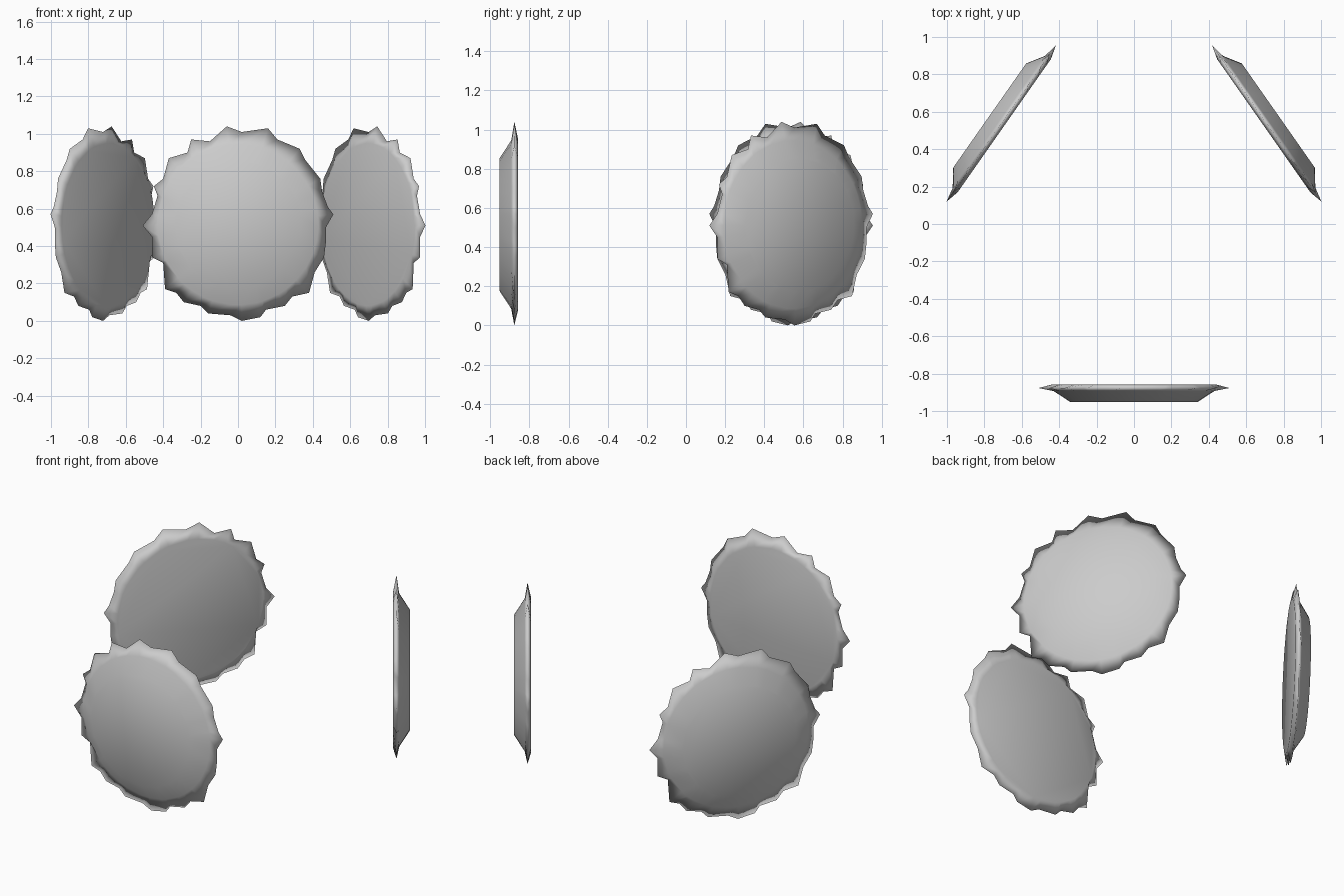
import bpy
import bmesh
from math import radians, hypot
from mathutils import Matrix

default_cube = bpy.data.objects.get("Cube")
if default_cube:
    bpy.data.objects.remove(default_cube, do_unlink=True)

# One plain grey finish
grey = bpy.data.materials.new("plain_grey")
grey.use_nodes = True
grey_colour = (0.6, 0.6, 0.6, 1)
grey.diffuse_color = grey_colour
for node in grey.node_tree.nodes:
    if node.type == 'BSDF_PRINCIPLED':
        node.inputs["Base Color"].default_value = grey_colour

# Jagged rim outline, clockwise from the top, as x z pairs in hundredths
RIM_OUTLINE = """
-6 104  2 101  16 103  21 97  33 92  36 86  44 76  45 69  48 61  51 57
47 50  47 42  46 34  41 26  38 15  29 13  25 8  15 6  12 2  2 0
-4 3  -16 4  -20 8  -29 10  -33 15  -39 17  -40 31  -46 34  -46 45
-51 51  -46 57  -43 67  -45 72  -40 76  -37 87  -27 90  -25 97  -15 96
"""
CENTRE_HEIGHT = 0.515


def read_outline():
    """Return the rim as points measured from the disc centre."""
    values = [int(word) / 100 for word in RIM_OUTLINE.split()]
    return [(x, z - CENTRE_HEIGHT) for x, z in zip(values[::2], values[1::2])]


def add_ring(bm, outline, depth, radius=None):
    """Add one ring of vertices; without a radius it follows the jagged rim."""
    ring = []
    for x, z in outline:
        scale = radius / hypot(x, z) if radius else 1
        ring.append(bm.verts.new((x * scale, depth, z * scale)))
    return ring


def build_disc_mesh():
    """Flat outer cap, sloping shoulder, thin jagged rim and flat inner cap."""
    outline = read_outline()
    bm = bmesh.new()
    outer_cap = add_ring(bm, outline, -0.075, 0.34)
    shoulder = add_ring(bm, outline, -0.016, 0.43)
    rim = add_ring(bm, outline, 0)
    inner_cap = add_ring(bm, outline, 0.02, 0.435)
    rings = [outer_cap, shoulder, rim, inner_cap]
    count = len(outline)

    # Bridge each ring to the next one
    for first, second in zip(rings, rings[1:]):
        for i in range(count):
            j = (i + 1) % count
            bm.faces.new((first[i], first[j], second[j], second[i]))
    bm.faces.new(outer_cap)
    bm.faces.new(inner_cap)
    bmesh.ops.recalc_face_normals(bm, faces=bm.faces)
    for face in bm.faces:
        face.smooth = True

    mesh = bpy.data.meshes.new("jagged_disc")
    bm.to_mesh(mesh)
    bm.free()
    mesh.materials.append(grey)
    return mesh


# Three identical discs facing outward around the middle
disc_mesh = build_disc_mesh()
placements = {
    "front_disc": (0, -0.877, 0),
    "back_left_disc": (0.71, 0.537, 125),
    "back_right_disc": (-0.71, 0.537, -125),
}
for name, (x, y, turn) in placements.items():
    disc = bpy.data.objects.new(name, disc_mesh)
    bpy.context.collection.objects.link(disc)
    disc.matrix_world = (Matrix.Translation((x, y, CENTRE_HEIGHT))
                         @ Matrix.Rotation(radians(turn), 4, 'Z'))
